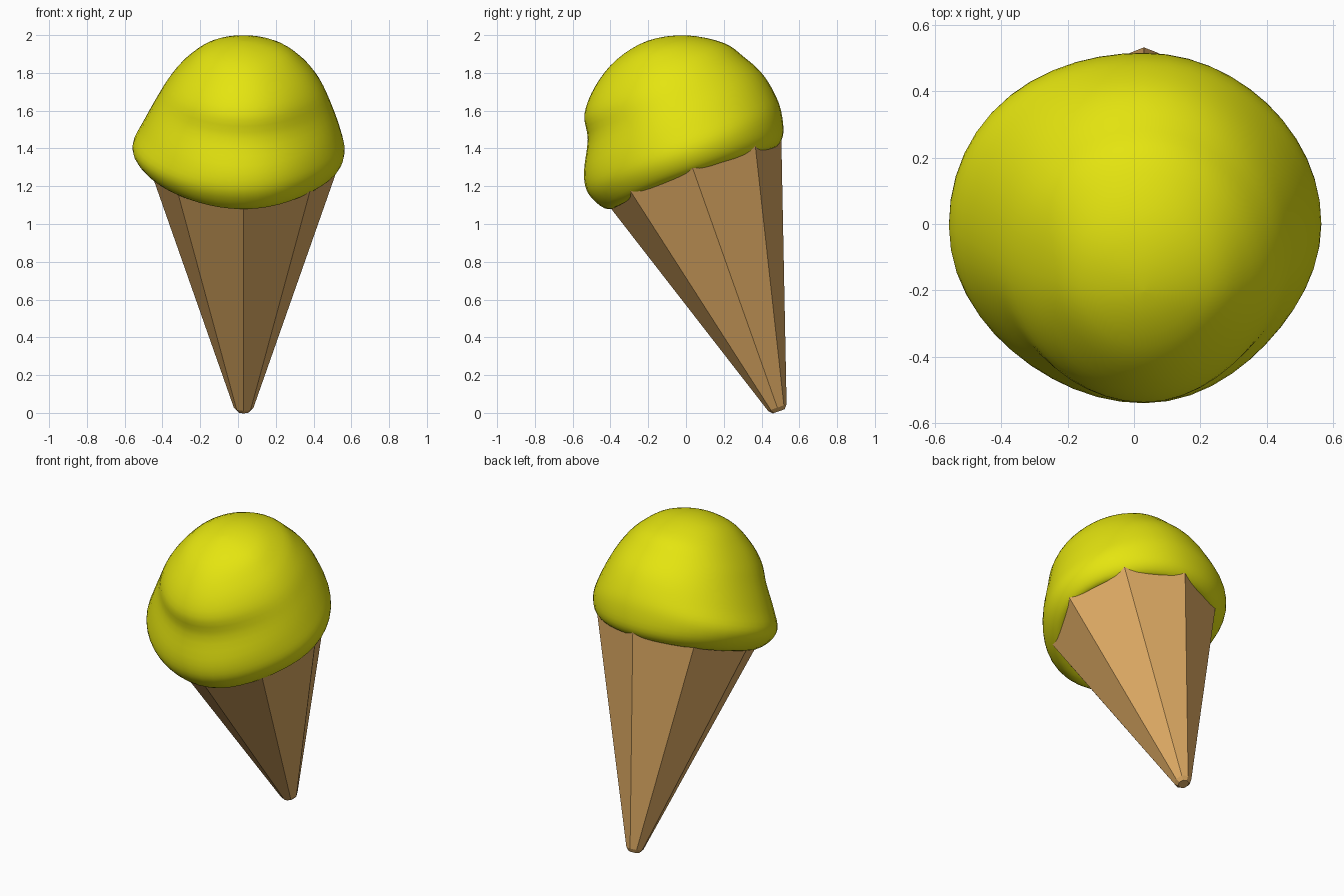
import bpy, bmesh, math

if "Cube" in bpy.data.objects:
    bpy.data.objects.remove(bpy.data.objects["Cube"])

TILT = 0.34                      # the whole cone leans toward the front
RIM_CENTRE = (0.03, 0.03, 1.31)


def material(name, rgb):
    m = bpy.data.materials.new(name)
    m.diffuse_color = (*rgb, 1)
    m.use_nodes = True
    m.node_tree.nodes["Principled BSDF"].inputs["Base Color"].default_value = m.diffuse_color
    return m


def loft(name, rings, mat, smooth):
    """Skin a stack of point rings, closing both ends."""
    bm = bmesh.new()
    rows = [[bm.verts.new(p) for p in ring] for ring in rings]
    n = len(rows[0])
    for a, b in zip(rows, rows[1:]):
        for i in range(n):
            j = (i + 1) % n
            bm.faces.new((a[i], a[j], b[j], b[i]))
    bm.faces.new(rows[0])
    bm.faces.new(rows[-1])
    bmesh.ops.recalc_face_normals(bm, faces=bm.faces)
    for f in bm.faces:
        f.smooth = smooth
    me = bpy.data.meshes.new(name)
    bm.to_mesh(me)
    bm.free()
    me.materials.append(mat)
    ob = bpy.data.objects.new(name, me)
    ob.location = RIM_CENTRE
    ob.rotation_euler = (TILT, 0, 0)
    bpy.context.collection.objects.link(ob)
    return ob


def catmull(points, steps):
    """Smooth curve through the profile points."""
    p = [(-points[1][0], points[1][1])] + points + [points[-1]]
    out = []
    for a, b, c, d in zip(p, p[1:], p[2:], p[3:]):
        for s in range(steps):
            t = s / steps
            out.append(tuple(0.5 * (2 * b[k] + (c[k] - a[k]) * t
                       + (2 * a[k] - 5 * b[k] + 4 * c[k] - d[k]) * t * t
                       + (3 * b[k] - a[k] - 3 * c[k] + d[k]) * t ** 3) for k in (0, 1)))
    return out + [points[-1]]


wafer = material("wafer tan", (0.72, 0.40, 0.125))
yellow = material("lemon yellow", (0.78, 0.78, 0.005))

# Wafer cone: eight flat sides with a small chamfered tip
loft("wafer_cone",
     [[(r * math.sin(i * math.pi / 4), -r * math.cos(i * math.pi / 4), z) for i in range(8)]
      for r, z in ((0.033, -1.381), (0.052, -1.36), (0.503, 0.0))],
     wafer, False)

# Melting scoop: profiles (radius, height) for front, right, back, left
profiles = [
    [(0, .70), (.19, .66), (.341, .566), (.445, .445), (.472, .315),
     (.552, .15), (.565, .04), (.51, -.06), (.44, -.072), (.36, -.02)],
    [(0, .70), (.20, .66), (.325, .566), (.41, .455), (.465, .33),
     (.51, .20), (.535, .09), (.515, .01), (.465, -.035), (.38, -.02)],
    [(0, .70), (.20, .66), (.375, .556), (.452, .45), (.512, .339),
     (.54, .22), (.542, .11), (.51, -.01), (.445, -.06), (.38, -.02)],
    [(0, .70), (.19, .66), (.315, .56), (.40, .46), (.465, .35),
     (.535, .22), (.588, .11), (.56, .03), (.475, -.04), (.38, -.02)],
]
diagonals = [0.96, 0.99, 1.02, 0.985]   # swelling between the four profiles
curves = [catmull(p, 4) for p in profiles]
SEG = 48
rings = []
for row in range(len(curves[0])):
    ring = []
    for i in range(SEG):
        q = i / SEG * 4
        k, t = int(q), q % 1
        w = math.sin(t * math.pi / 2) ** 2
        a, b = curves[k][row], curves[(k + 1) % 4][row]
        swell = 1 + (diagonals[k] - 1) * math.sin(math.pi * t) ** 2
        r = max((a[0] * (1 - w) + b[0] * w) * swell, 0.002)
        z = a[1] * (1 - w) + b[1] * w
        ang = i / SEG * 2 * math.pi
        ring.append((r * math.sin(ang), -r * math.cos(ang), z))
    rings.append(ring)
loft("ice_cream_scoop", rings, yellow, True)
